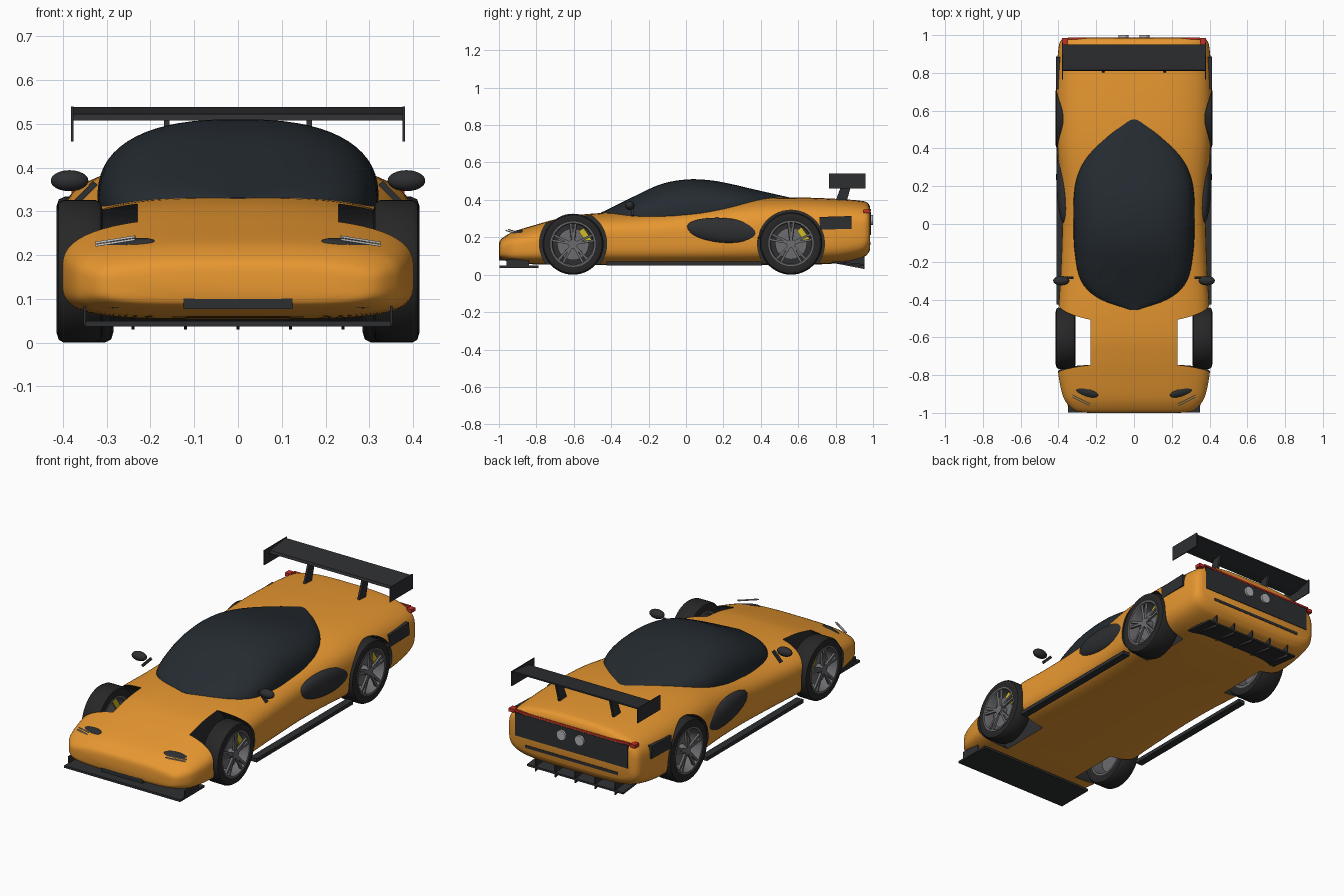
import bpy, bmesh, math
from mathutils import Vector, Matrix, Euler

if "Cube" in bpy.data.objects:
    bpy.data.objects.remove(bpy.data.objects["Cube"])


def mat(name, r, g, b):
    m = bpy.data.materials.new(name)
    m.diffuse_color = (r, g, b, 1)
    m.use_nodes = True
    m.node_tree.nodes["Principled BSDF"].inputs["Base Color"].default_value = m.diffuse_color
    return m


ORANGE = mat("orange_paint", .80, .31, .03)
GLASS = mat("dark_glass", .018, .024, .03)
BLACK = mat("black_trim", .027, .028, .031)
TYRE = mat("tyre_rubber", .02, .02, .02)
ALLOY = mat("alloy", .15, .15, .16)
STEEL = mat("steel", .45, .45, .47)
YELLOW = mat("caliper_yellow", .65, .5, .02)
RED = mat("tail_red", .55, .03, .02)
WHITE = mat("lamp_white", .8, .8, .8)


def smooth(ob, angle=35):
    bpy.ops.object.select_all(action='DESELECT')
    ob.select_set(True)
    bpy.context.view_layer.objects.active = ob
    bpy.ops.object.shade_smooth_by_angle(angle=math.radians(angle))


def finish(name, bm, m, is_smooth=True):
    bmesh.ops.recalc_face_normals(bm, faces=bm.faces)
    me = bpy.data.meshes.new(name)
    bm.to_mesh(me)
    bm.free()
    me.materials.append(m)
    ob = bpy.data.objects.new(name, me)
    bpy.context.collection.objects.link(ob)
    if is_smooth:
        smooth(ob)
    return ob


def box(name, loc, size, m, rot=(0, 0, 0)):
    bm = bmesh.new()
    bmesh.ops.create_cube(bm, size=1, matrix=Matrix.LocRotScale(Vector(loc), Euler(rot), Vector(size)))
    return finish(name, bm, m, False)


def ball(name, loc, radii, m, rot=(0, 0, 0)):
    bm = bmesh.new()
    bmesh.ops.create_uvsphere(bm, u_segments=32, v_segments=16, radius=1,
                              matrix=Matrix.LocRotScale(Vector(loc), Euler(rot), Vector(radii)))
    return finish(name, bm, m)


def cyl(name, loc, r, depth, m, rot, seg=32):
    bm = bmesh.new()
    bmesh.ops.create_cone(bm, cap_ends=True, segments=seg, radius1=r, radius2=r, depth=depth,
                          matrix=Matrix.LocRotScale(Vector(loc), Euler(rot), None))
    return finish(name, bm, m)


def bar(name, p, q, w, d, m):
    """Square bar from p to q."""
    p, q = Vector(p), Vector(q)
    rot = (q - p).to_track_quat('Z', 'Y').to_euler()
    return box(name, (p + q) / 2, (w, d, (q - p).length), m, rot)


def prism(name, pts, x, w, m):
    """Side (y, z) outline extruded to width w about x."""
    bm = bmesh.new()
    f = bm.faces.new([bm.verts.new((x - w / 2, y, z)) for y, z in pts])
    ext = bmesh.ops.extrude_face_region(bm, geom=[f])
    bmesh.ops.translate(bm, vec=(w, 0, 0), verts=[v for v in ext['geom'] if isinstance(v, bmesh.types.BMVert)])
    return finish(name, bm, m, False)


def bridge(bm, rings, closed):
    n = len(rings[0])
    k = len(rings)
    for i in range(k if closed else k - 1):
        a, b = rings[i], rings[(i + 1) % k]
        for j in range(n):
            bm.faces.new((a[j], a[(j + 1) % n], b[(j + 1) % n], b[j]))


def lathe(name, prof, loc, m, seg=48):
    """Closed (radius, x) profile spun about the x axis."""
    bm = bmesh.new()
    rings = []
    for i in range(seg):
        a = math.tau * i / seg
        rings.append([bm.verts.new((loc[0] + x, loc[1] + r * math.cos(a), loc[2] + r * math.sin(a))) for r, x in prof])
    bridge(bm, rings, True)
    return finish(name, bm, m)


def loft(name, secs, ntop, nbot, m, mid=.5, steps=5, seg=64):
    """Superellipse sections (y, half width, z bottom, z top), smoothly interpolated."""
    rows = []
    for i in range(len(secs) - 1):
        P = [Vector(secs[min(max(i + k, 0), len(secs) - 1)]) for k in (-1, 0, 1, 2)]
        for s in range(steps):
            t = s / steps
            rows.append(.5 * (2 * P[1] + (P[2] - P[0]) * t + (2 * P[0] - 5 * P[1] + 4 * P[2] - P[3]) * t * t
                              + (3 * P[1] - P[0] - 3 * P[2] + P[3]) * t ** 3))
    rows.append(Vector(secs[-1]))
    bm = bmesh.new()
    rings = []
    for y, hw, zb, zt in rows:
        zm = zb + mid * (zt - zb)
        ring = []
        for j in range(seg):
            a = math.tau * (j + .5) / seg
            c, s = math.cos(a), math.sin(a)
            n = ntop if s > 0 else nbot
            h = zt - zm if s > 0 else zm - zb
            ring.append(bm.verts.new((hw * math.copysign(abs(c) ** (2 / n), c), y,
                                      zm + h * math.copysign(abs(s) ** (2 / n), s))))
        rings.append(ring)
    bridge(bm, rings, False)
    bm.faces.new(rings[0])
    bm.faces.new(rings[-1])
    return finish(name, bm, m)


# body shell
body = loft("body", [
    (-1, .24, .10, .165), (-.99, .31, .085, .188), (-.95, .355, .07, .217), (-.9, .38, .06, .238),
    (-.8, .40, .055, .268), (-.7, .405, .053, .296), (-.6, .405, .053, .317), (-.45, .40, .053, .33),
    (-.25, .388, .053, .338), (0, .38, .053, .36), (.2, .387, .053, .388), (.4, .405, .053, .41),
    (.6, .412, .053, .413), (.8, .41, .06, .406), (.93, .40, .085, .396), (.97, .388, .11, .385),
    (.985, .365, .135, .362)], 3, 4.5, ORANGE)

# wheel wells cut through the body
FY, RY = -.604, .5615
for y, r, xin in ((FY, .18, .23), (RY, .179, .26)):
    for s in (-1, 1):
        cut = cyl("well_cutter", (s * (xin + .2), y, .166), r, .4, BLACK, (0, math.pi / 2, 0), 64)
        cut.hide_render = True
        md = body.modifiers.new("well", 'BOOLEAN')
        md.operation, md.object, md.solver = 'DIFFERENCE', cut, 'EXACT'
        md.material_mode = 'TRANSFER'
        bpy.context.view_layer.objects.active = body
        bpy.ops.object.modifier_apply(modifier=md.name)
        bpy.data.objects.remove(cut)
smooth(body)

# glass canopy
loft("canopy", [
    (-.455, .04, .29, .332), (-.4, .19, .29, .358), (-.3, .282, .285, .408), (-.14, .315, .285, .482),
    (0, .32, .30, .509), (.13, .32, .31, .505), (.25, .302, .33, .483), (.36, .25, .35, .457),
    (.47, .15, .37, .432), (.56, .04, .38, .412)], 2.5, 4, GLASS, mid=.1)

# wheels
for tag, y, R, cx, hw in (("front", FY, .163, .362, .0525), ("rear", RY, .167, .35, .065)):
    for s in (-1, 1):
        c = (s * cx, y, R)
        lathe(tag + "_tyre", [(r + R - .163, x * hw) for r, x in (
            (.116, -.9), (.14, -1), (.156, -.92), (.163, -.7), (.163, .7), (.156, .92), (.14, 1), (.116, .9))], c, TYRE)
        lathe(tag + "_rim", [(r, s * x * hw) for r, x in (
            (.121, -.9), (.121, .95), (.113, .95), (.107, .6), (.107, -.9))], c, ALLOY)
        turn = (0, math.pi / 2, 0)
        cyl(tag + "_brake_disc", (s * (cx + .1 * hw), y, R), .085, .012, ALLOY, turn)
        cyl(tag + "_hub", (s * (cx + .5 * hw), y, R), .024, .045, ALLOY, turn)
        a = .6
        box(tag + "_caliper", (s * (cx + .2 * hw), y + .08 * math.cos(a), R + .08 * math.sin(a)),
            (.035, .032, .08), YELLOW, (a, 0, 0))
        for k in range(5):
            for d in (-.13, .13):
                a = math.pi / 2 + k * math.tau / 5
                p = (s * (cx + .75 * hw), y + .018 * math.cos(a + d), R + .018 * math.sin(a + d))
                q = (s * (cx + .8 * hw), y + .112 * math.cos(a + d), R + .112 * math.sin(a + d))
                bar(tag + "_spoke", p, q, .012, .012, ALLOY)

# paired side details
for s in (-1, 1):
    ball("side_intake", (s * .375, .205, .235), (.036, .207, .068), BLACK, (-.08, 0, s * -.04))
    box("quarter_vent", (s * .397, .80, .277), (.032, .17, .068), BLACK, (.03, 0, 0))
    box("side_skirt", (s * .39, -.01, .06), (.04, .83, .02), BLACK)
    ball("mirror", (s * .385, -.3, .37), (.043, .025, .024), BLACK)
    bar("mirror_arm", (s * .326, -.285, .365), (s * .375, -.285, .315), .014, .014, BLACK)
    ball("nose_intake", (s * .257, -.95, .115), (.104, .04, .038), BLACK, (0, s * .05, s * .25))
    ball("headlight", (s * .27, -.883, .217), (.085, .028, .017), BLACK, (.3, s * .16, s * .3))
    for d in (0, .012):
        bar("running_light", (s * .235, -.962 + d, .236 + d / 2), (s * .325, -.918 + d, .222 + d / 2), .005, .005, WHITE)
    box("splitter_fence", (s * .35, -.9, .062), (.006, .12, .044), BLACK)
    cyl("exhaust", (s * .055, .98, .292), .027, .04, STEEL, (math.pi / 2, 0, 0))
    box("tail_light", (s * .366, .966, .34), (.03, .035, .018), RED)
    prism("wing_post", [(.80, .395), (.86, .395), (.895, .52), (.845, .515)], s * .163, .012, BLACK)
    box("wing_end_plate", (s * .379, .863, .5), (.005, .195, .08), BLACK)

# nose grille and splitter
box("nose_grille", (0, -.985, .094), (.25, .03, .034), BLACK)
box("splitter", (0, -.893, .043), (.70, .21, .012), BLACK)

# rear panel, light strip and lower slot
box("rear_panel", (0, .98, .275), (.68, .016, .125), BLACK)
box("tail_strip", (0, .982, .346), (.70, .012, .01), RED)
box("rear_slot", (0, .98, .168), (.56, .014, .016), BLACK)

# diffuser with fins
prism("diffuser", [(.78, .074), (.955, .056), (.955, .046), (.78, .064)], 0, .58, BLACK)
for k in range(-2, 3):
    prism("diffuser_fin", [(.80, .075), (.955, .105), (.955, .03), (.80, .06)], k * .12, .006, BLACK)

# rear wing blade
prism("wing_blade", [(.81, .508), (.86, .508), (.95, .53), (.95, .538), (.86, .528), (.815, .522)], 0, .755, BLACK)
